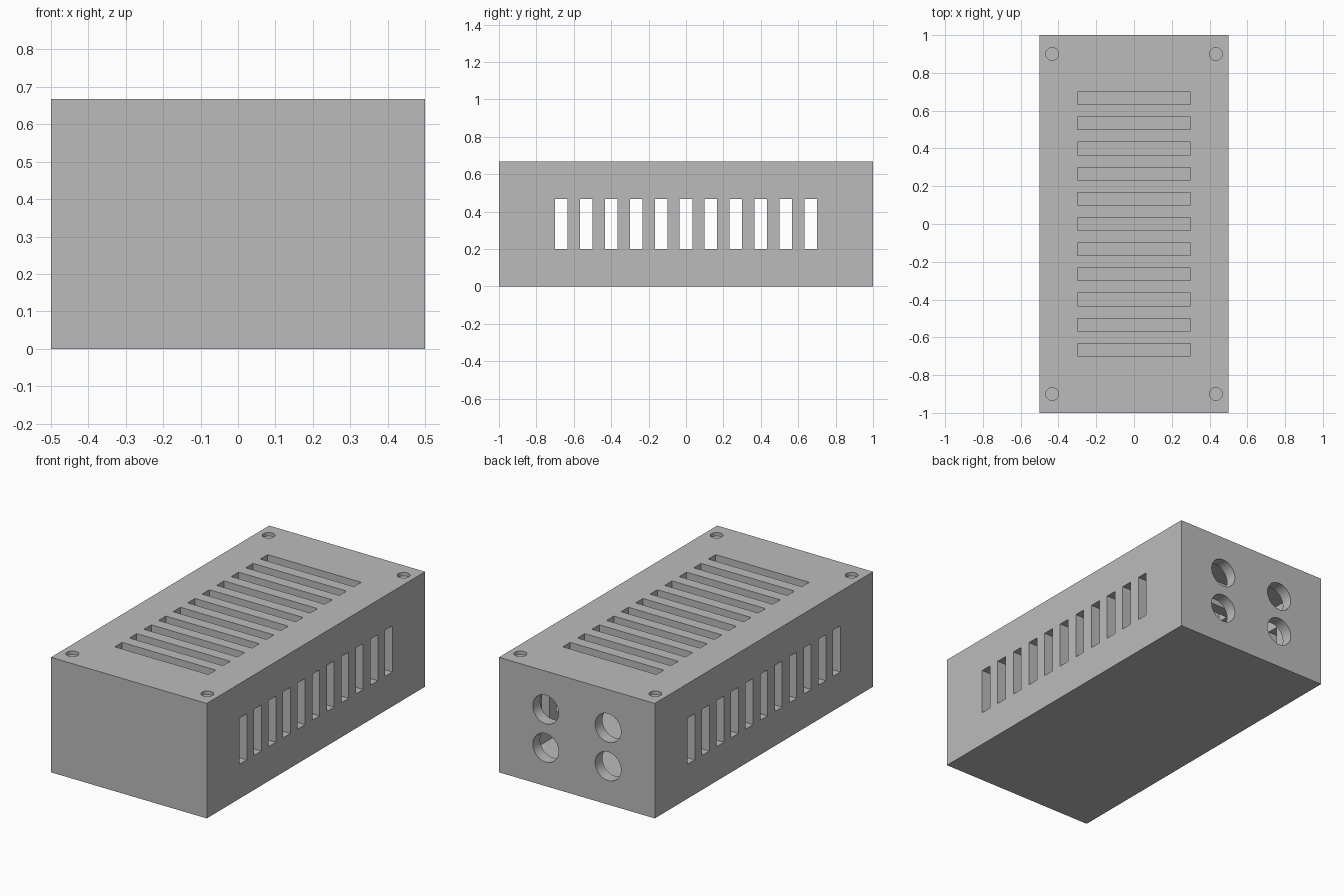
import bpy
import bmesh
from mathutils import Matrix, Vector

if "Cube" in bpy.data.objects:
    bpy.data.objects.remove(bpy.data.objects["Cube"])

W, L, H = 1.0, 2.0, 0.667   # outer size
T = 0.067                   # wall thickness


def add_box(bm, centre, size):
    bmesh.ops.create_cube(bm, size=1.0,
                          matrix=Matrix.Translation(centre) @ Matrix.Diagonal((*size, 1)))


def add_cylinder(bm, centre, radius, depth, axis):
    turn = Vector((0, 0, 1)).rotation_difference(Vector(axis)).to_matrix().to_4x4()
    bmesh.ops.create_cone(bm, cap_ends=True, segments=32, radius1=radius, radius2=radius,
                          depth=depth, matrix=Matrix.Translation(centre) @ turn)


def make_object(name, bm):
    mesh = bpy.data.meshes.new(name)
    bm.to_mesh(mesh)
    bm.free()
    obj = bpy.data.objects.new(name, mesh)
    bpy.context.collection.objects.link(obj)
    return obj


def cut(target, name, bm):
    cutter = make_object(name, bm)
    cutter.hide_render = True
    mod = target.modifiers.new(name, 'BOOLEAN')
    mod.operation, mod.solver, mod.object = 'DIFFERENCE', 'EXACT', cutter
    bpy.context.view_layer.objects.active = target
    bpy.ops.object.modifier_apply(modifier=mod.name)
    bpy.data.objects.remove(cutter)


# Outer block
bm = bmesh.new()
add_box(bm, (0, 0, H / 2), (W, L, H))
case = make_object("vented_enclosure", bm)

# Hollow inside
bm = bmesh.new()
add_box(bm, (0, 0, H / 2), (W - 2 * T, L - 2 * T, H - 2 * T))
cut(case, "cavity", bm)

# Vent slots through both long sides
slot_rows = [(i - 5) * 0.1333 for i in range(11)]
bm = bmesh.new()
for y in slot_rows:
    add_box(bm, (0, y, H / 2), (W + 0.2, T, 0.267))
cut(case, "side_slots", bm)

# Vent slots through the top
bm = bmesh.new()
for y in slot_rows:
    add_box(bm, (0, y, H), (0.6, T, 0.2))
cut(case, "top_slots", bm)

# Four cable holes in the back
bm = bmesh.new()
for x in (-0.2, 0.2):
    for z in (H / 3, 2 * H / 3):
        add_cylinder(bm, (x, L / 2, z), 0.083, 0.2, (0, 1, 0))
cut(case, "cable_holes", bm)

# Shallow screw recesses at the top corners
bm = bmesh.new()
for x in (-0.433, 0.433):
    for y in (-0.9, 0.9):
        add_cylinder(bm, (x, y, H), 0.034, 0.04, (0, 0, 1))
cut(case, "screw_recesses", bm)

# Colour and shading
grey = bpy.data.materials.new("plain grey")
grey.diffuse_color = (0.5, 0.5, 0.5, 1)
grey.use_nodes = True
grey.node_tree.nodes["Principled BSDF"].inputs["Base Color"].default_value = grey.diffuse_color
case.data.materials.clear()
case.data.materials.append(grey)
case.select_set(True)
bpy.context.view_layer.objects.active = case
bpy.ops.object.shade_smooth_by_angle()
